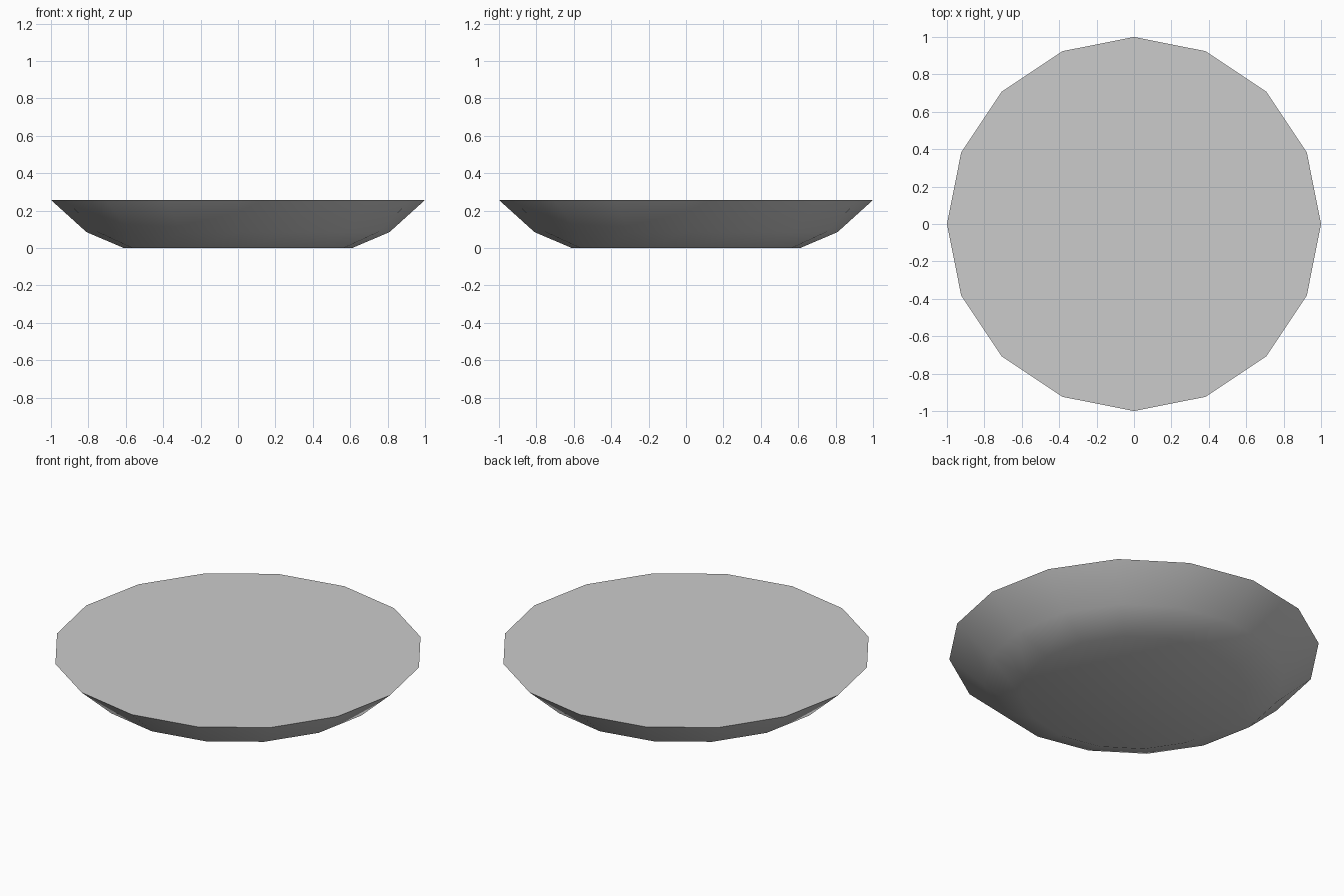
import bpy, bmesh
from math import cos, sin, pi, radians

if "Cube" in bpy.data.objects:
    bpy.data.objects.remove(bpy.data.objects["Cube"])

SIDES = 16
# (radius, height) of the shallow dish, from base to rim
PROFILE = [(0.61, 0.0), (0.81, 0.085), (1.0, 0.257)]

bm = bmesh.new()
rings = [[bm.verts.new((r * cos(2 * pi * i / SIDES), r * sin(2 * pi * i / SIDES), z))
          for i in range(SIDES)] for r, z in PROFILE]

# Sloping wall
for low, high in zip(rings, rings[1:]):
    for i in range(SIDES):
        j = (i + 1) % SIDES
        bm.faces.new((low[i], low[j], high[j], high[i]))

# Base fan around a centre point
centre = bm.verts.new((0, 0, 0))
for i in range(SIDES):
    bm.faces.new((centre, rings[0][(i + 1) % SIDES], rings[0][i]))

# Flat top
bm.faces.new(rings[-1])

mesh = bpy.data.meshes.new("dish")
bm.to_mesh(mesh)
bm.free()
dish = bpy.data.objects.new("dish", mesh)
bpy.context.collection.objects.link(dish)

# Smooth underside, crisp rim
bpy.context.view_layer.objects.active = dish
dish.select_set(True)
bpy.ops.object.shade_smooth_by_angle(angle=radians(40))
